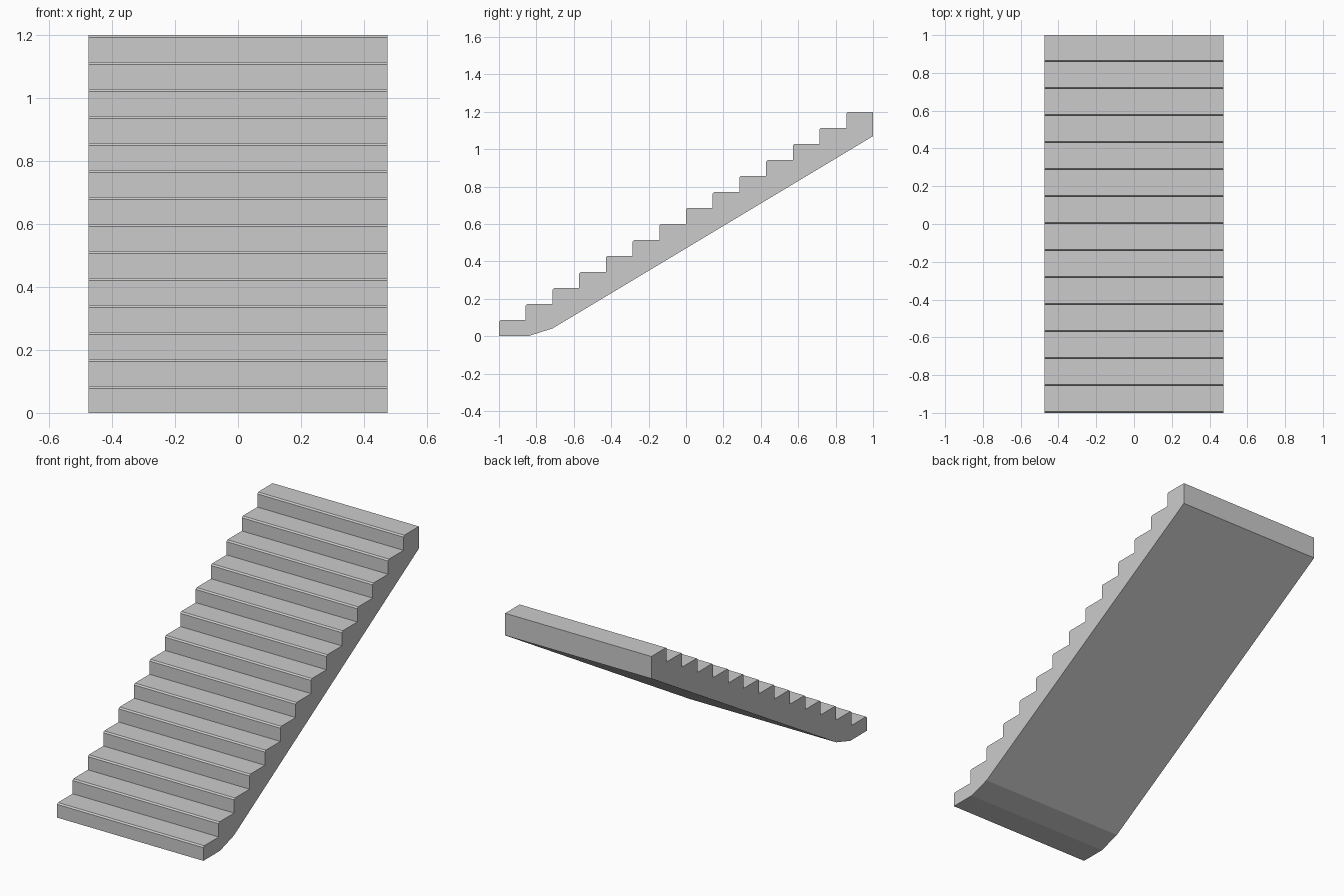
import bpy
import bmesh

cube = bpy.data.objects.get("Cube")
if cube:
    bpy.data.objects.remove(cube, do_unlink=True)

STEPS = 14
HALF_WIDTH = 0.475
RUN = 2.0 / STEPS
RISE = 1.2 / STEPS
NOSING = 0.008

# Light grey material
grey = bpy.data.materials.new("light_grey")
grey.use_nodes = True
color = (0.6, 0.6, 0.6, 1)
grey.diffuse_color = color
grey.node_tree.nodes["Principled BSDF"].inputs["Base Color"].default_value = color

# Side profile: treads with chamfered nosings, then the sloped underside
profile = [(-1, 0)]
for i in range(STEPS):
    front, top = -1 + i * RUN, (i + 1) * RISE
    if i:
        profile.append((front, top - RISE))
    profile += [(front, top - NOSING), (front + NOSING, top)]
profile += [(1, 1.2), (1, 1.07), (-0.715, 0.041), (-0.845, 0)]

# Extrude the profile across the width
bm = bmesh.new()
side = bm.faces.new([bm.verts.new((-HALF_WIDTH, y, z)) for y, z in profile])
extruded = bmesh.ops.extrude_face_region(bm, geom=[side])["geom"]
new_verts = [g for g in extruded if isinstance(g, bmesh.types.BMVert)]
bmesh.ops.translate(bm, verts=new_verts, vec=(2 * HALF_WIDTH, 0, 0))
bmesh.ops.recalc_face_normals(bm, faces=bm.faces)

mesh = bpy.data.meshes.new("staircase")
bm.to_mesh(mesh)
bm.free()
mesh.materials.append(grey)
staircase = bpy.data.objects.new("staircase", mesh)
bpy.context.collection.objects.link(staircase)
